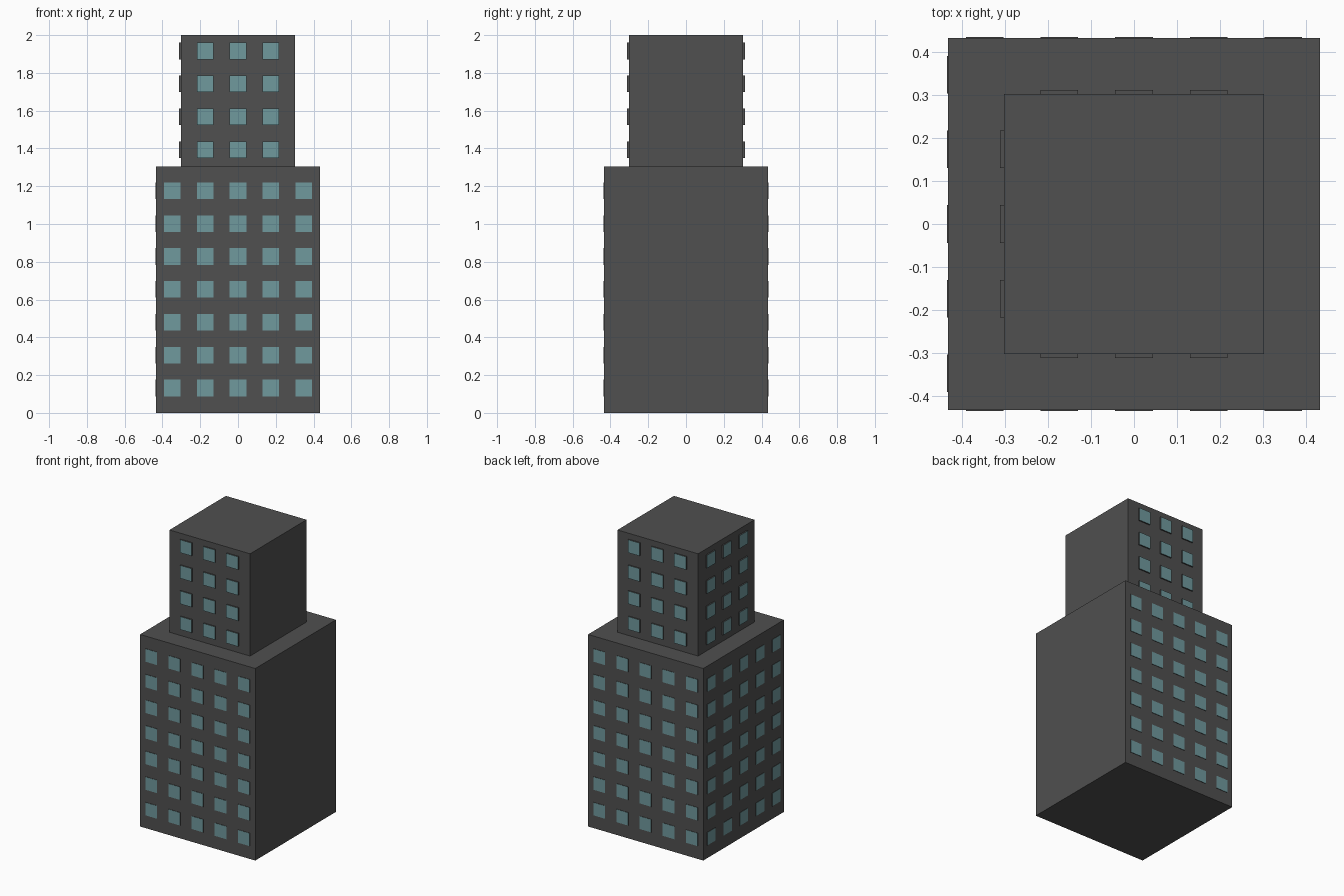
import bpy
from mathutils import Matrix, Vector
from math import pi

cube = bpy.data.objects.get("Cube")
if cube:
    bpy.data.objects.remove(cube, do_unlink=True)


def make_material(name, rgb):
    mat = bpy.data.materials.new(name)
    mat.use_nodes = True
    mat.diffuse_color = (*rgb, 1)
    mat.node_tree.nodes["Principled BSDF"].inputs["Base Color"].default_value = (*rgb, 1)
    return mat


wall = make_material("dark grey wall", (0.08, 0.08, 0.08))
glass = make_material("teal glass", (0.16, 0.32, 0.34))

PITCH = 0.174      # spacing between windows, both ways
SIZE = 0.088       # window width and height
SIDES = {"front": 0, "back": pi, "right": -pi / 2}   # the left side is blank


def box(name, size, centre):
    bpy.ops.mesh.primitive_cube_add(size=1, location=centre)
    obj = bpy.context.object
    obj.name = name
    obj.scale = size
    bpy.ops.object.transform_apply(location=False, rotation=False, scale=True)
    obj.data.materials.append(wall)
    return obj


def windows(name, half, depth, columns, rows, first_z):
    """Grid of thin raised panes with glass on the outward face only."""
    for side, angle in SIDES.items():
        turn = Matrix.Rotation(angle, 3, "Z")
        outward = turn @ Vector((0, -1, 0))
        for row in range(rows):
            for col in range(columns):
                x = (col - (columns - 1) / 2) * PITCH
                centre = turn @ Vector((x, -half - depth / 2, first_z + row * PITCH))
                size = turn @ Vector((SIZE, depth, SIZE))
                pane = box(f"{name}_{side}_window_{row + 1}_{col + 1}",
                           [abs(v) for v in size], centre)
                pane.data.materials.append(glass)
                for face in pane.data.polygons:
                    if face.normal.dot(outward) > 0.9:
                        face.material_index = 1


# Two stacked blocks
box("lower_block", (0.866, 0.866, 1.305), (0, 0, 0.6525))
box("upper_block", (0.606, 0.606, 0.695), (0, 0, 1.6525))

# Window grids on three sides
windows("lower", 0.433, 0.003, 5, 7, 0.132)
windows("upper", 0.303, 0.009, 3, 4, 1.394)
